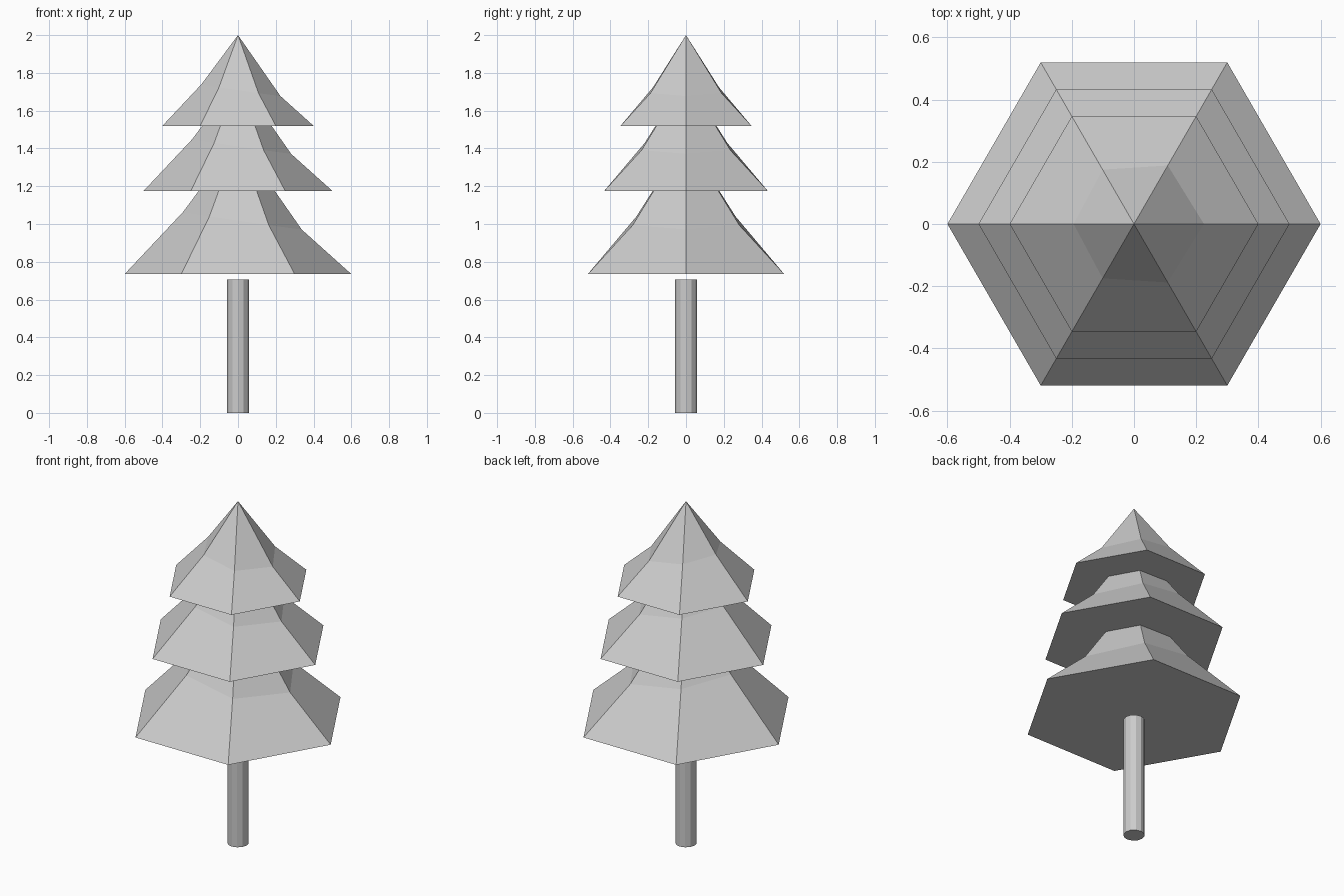
import bpy, bmesh
from math import cos, sin, tau

if "Cube" in bpy.data.objects:
    bpy.data.objects.remove(bpy.data.objects["Cube"])


def add_object(name, bm):
    bmesh.ops.recalc_face_normals(bm, faces=bm.faces)
    mesh = bpy.data.meshes.new(name)
    bm.to_mesh(mesh)
    bm.free()
    obj = bpy.data.objects.new(name, mesh)
    bpy.context.collection.objects.link(obj)
    return obj


def foliage(name, base_z, size, sides=6):
    """Six-sided flared cone with a slightly tilted middle ring."""
    bm = bmesh.new()
    outer, middle = [], []
    for i in range(sides):
        a = tau * i / sides
        c, s = cos(a), sin(a)
        outer.append(bm.verts.new((0.4 * size * c, 0.4 * size * s, base_z)))
        r = (0.2095 + 0.0155 * c) * size
        z = base_z + (0.188 - 0.031 * c) * size
        middle.append(bm.verts.new((r * c, r * s, z)))
    tip = bm.verts.new((0, 0, base_z + 0.48 * size))
    for i in range(sides):
        j = (i + 1) % sides
        bm.faces.new((outer[i], outer[j], middle[j], middle[i]))
        bm.faces.new((middle[i], middle[j], tip))
    bm.faces.new(outer[::-1])
    return add_object(name, bm)


# Three foliage tiers, each a scaled copy of the same shape
for name, z, size in (("lower_foliage", 0.735, 1.5),
                      ("middle_foliage", 1.175, 1.25),
                      ("upper_foliage", 1.52, 1.0)):
    foliage(name, z, size)

# Trunk, ending just below the lowest tier
bpy.ops.mesh.primitive_cylinder_add(vertices=12, radius=0.057, depth=0.705,
                                    location=(0, 0, 0.3525))
bpy.context.object.name = "trunk"
